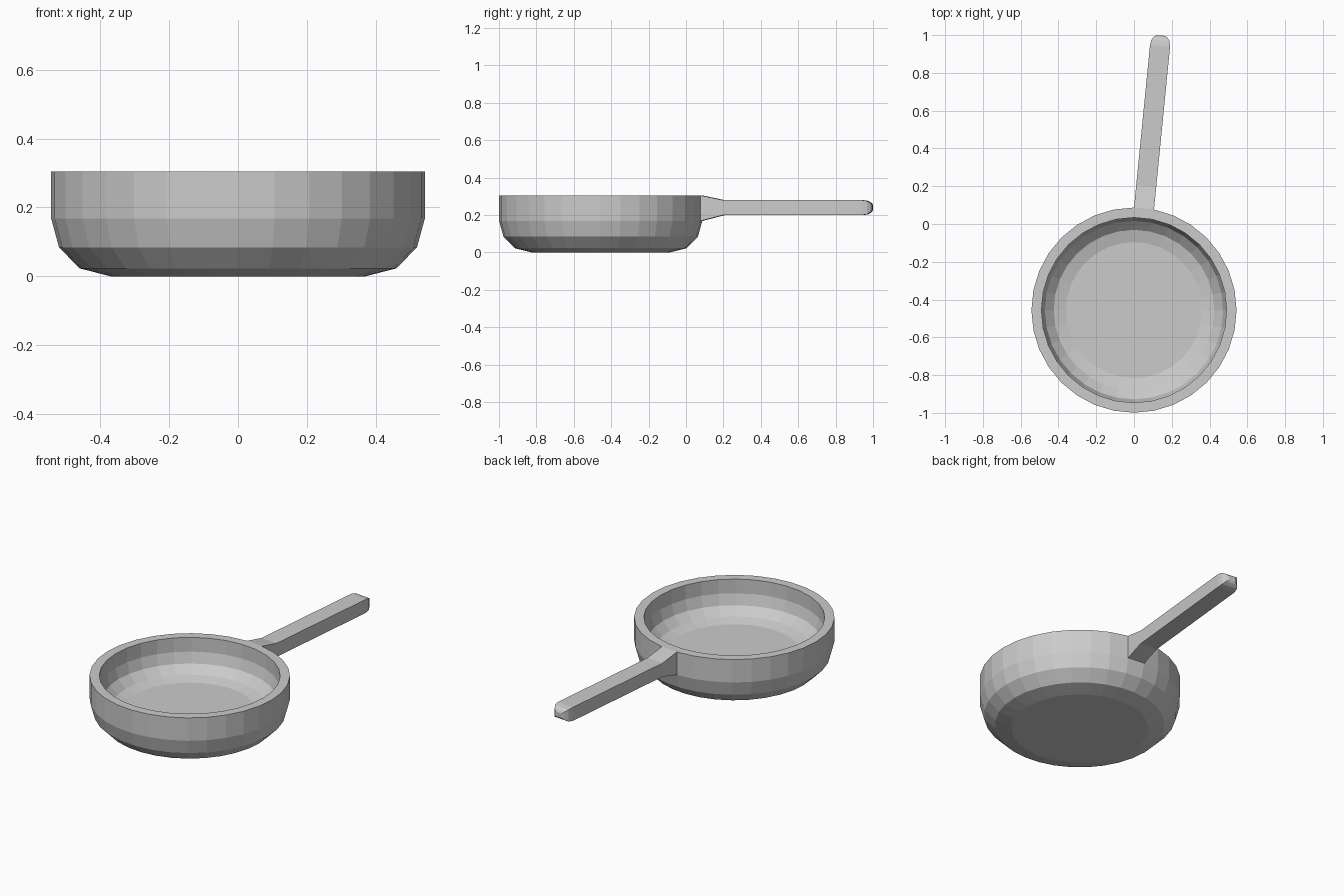
import bpy
import bmesh
from math import cos, sin, pi
from mathutils import Matrix

if "Cube" in bpy.data.objects:
    bpy.data.objects.remove(bpy.data.objects["Cube"], do_unlink=True)

SIDES = 32
RADIUS = 0.543
CENTRE = Matrix.Translation((0, -0.456, 0))

metal = bpy.data.materials.new("grey metal")
metal.use_nodes = True
colour = (0.6, 0.6, 0.6, 1)
metal.diffuse_color = colour
metal.node_tree.nodes["Principled BSDF"].inputs["Base Color"].default_value = colour


def loft(name, rings, matrix, cap_start, cap_end):
    """Skin a row of rings of equal length into one flat-shaded object."""
    bm = bmesh.new()
    loops = [[bm.verts.new(p) for p in ring] for ring in rings]
    for a, b in zip(loops, loops[1:]):
        n = len(a)
        for i in range(n):
            j = (i + 1) % n
            bm.faces.new((a[i], a[j], b[j], b[i]))
    if cap_start:
        bm.faces.new(loops[0][::-1])
    if cap_end:
        bm.faces.new(loops[-1])
    bmesh.ops.recalc_face_normals(bm, faces=bm.faces)
    bm.transform(matrix)
    mesh = bpy.data.meshes.new(name)
    bm.to_mesh(mesh)
    bm.free()
    mesh.materials.append(metal)
    obj = bpy.data.objects.new(name, mesh)
    bpy.context.collection.objects.link(obj)
    return obj


# Pan bowl: outside profile up to the rim, then down the inside to the floor
profile = [(0.37, 0), (0.46, 0.023), (0.52, 0.084), (RADIUS, 0.168), (RADIUS, 0.305),
           (0.49, 0.305), (0.49, 0.22), (0.472, 0.157), (0.425, 0.112), (0.36, 0.095)]
bowl_rings = [[(r * cos(2 * pi * i / SIDES), r * sin(2 * pi * i / SIDES), z)
               for i in range(SIDES)] for r, z in profile]
loft("pan_bowl", bowl_rings, CENTRE, True, True)

# Handle: grows out of one wall facet, tapers in height, ends in a rounded tip
# Each section is distance from the bowl centre, half width, bottom, top
half = RADIUS * sin(pi / SIDES)
sections = [(RADIUS * cos(pi / SIDES), half, 0.168, 0.305),
            (0.66, half, 0.199, 0.28), (1.405, half, 0.199, 0.28),
            (1.435, 0.048, 0.204, 0.275), (1.454, 0.035, 0.216, 0.263),
            (1.461, 0.02, 0.227, 0.252)]
handle_rings = [[(-w, d, lo), (w, d, lo), (w, d, hi), (-w, d, hi)]
                for d, w, lo, hi in sections]
loft("handle", handle_rings, CENTRE @ Matrix.Rotation(-pi / SIDES, 4, "Z"), False, True)
